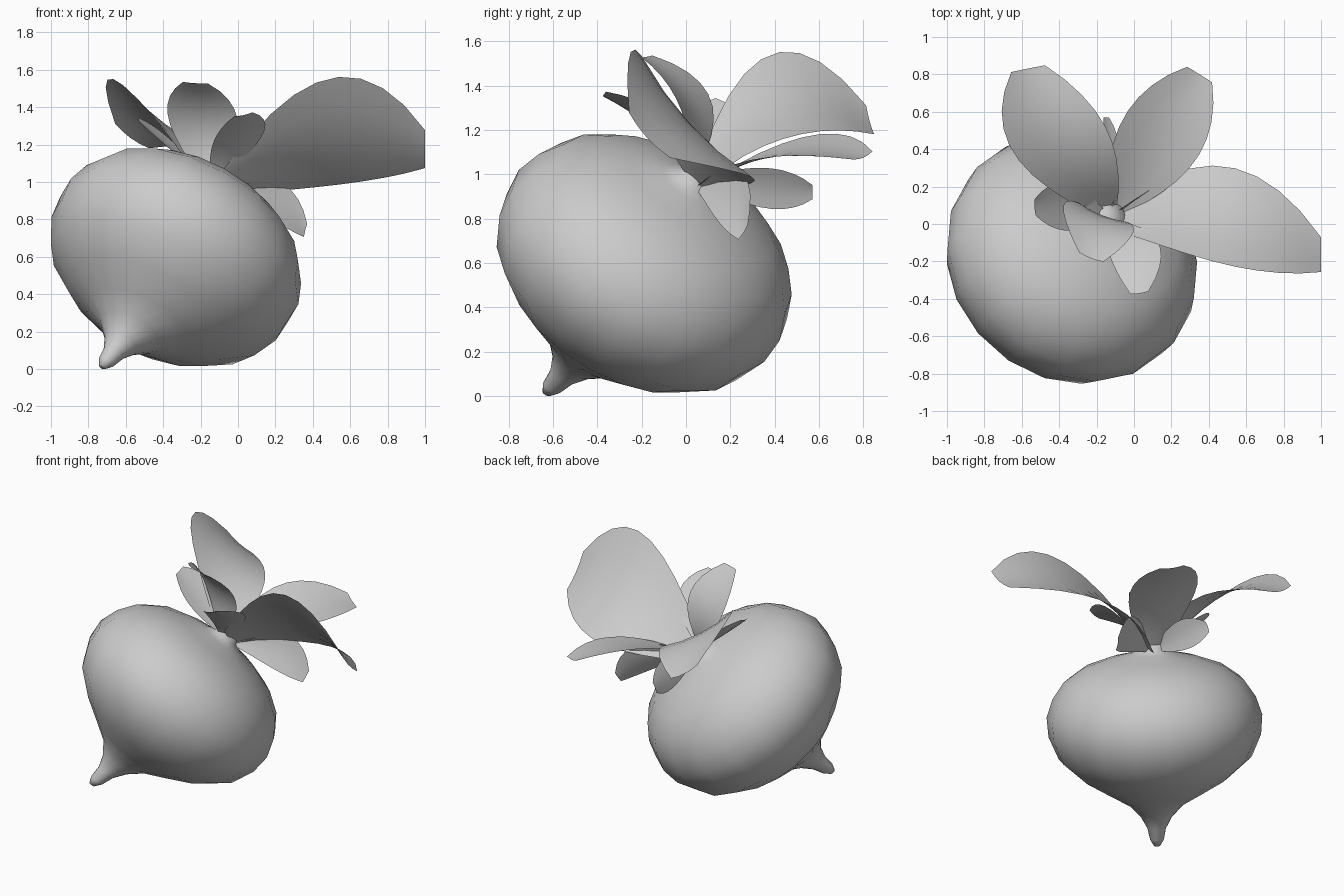
import bpy, bmesh, math
from mathutils import Vector

cube = bpy.data.objects.get("Cube")
if cube:
    bpy.data.objects.remove(cube)

grey = bpy.data.materials.new("plain_grey")
grey.use_nodes = True
colour = (0.6, 0.6, 0.6, 1)
grey.diffuse_color = colour
grey.node_tree.nodes["Principled BSDF"].inputs["Base Color"].default_value = colour


def finish(bm, name):
    for f in bm.faces:
        f.smooth = True
    mesh = bpy.data.meshes.new(name)
    bm.to_mesh(mesh)
    bm.free()
    mesh.materials.append(grey)
    obj = bpy.data.objects.new(name, mesh)
    bpy.context.collection.objects.link(obj)


# Root: a tilted, lathed bulb with a small crown and a tail that bends outward
centre = Vector((-0.335, -0.19, 0.595))
axis = Vector((0.42, 0.47, 0.775)).normalized()
turn = axis.to_track_quat('Z', 'Y')
tail_bend = Vector((-0.06, -0.07, 0.03))
profile = [(0.02, -0.79), (0.045, -0.75), (0.06, -0.68), (0.10, -0.61),
           (0.18, -0.53), (0.31, -0.46), (0.47, -0.37), (0.63, -0.23),
           (0.695, -0.08), (0.705, 0.05), (0.665, 0.17), (0.59, 0.28),
           (0.465, 0.37), (0.30, 0.43), (0.15, 0.465), (0.085, 0.495), (0.07, 0.53)]
SIDES = 18
bm = bmesh.new()
rings = []
for r, t in profile:
    middle = centre + tail_bend * max(0, (-t - 0.4) / 0.4)
    ring = []
    for i in range(SIDES):
        a = math.tau * i / SIDES
        ring.append(bm.verts.new(middle + turn @ Vector((r * math.cos(a), r * math.sin(a), t))))
    rings.append(ring)
for low, high in zip(rings, rings[1:]):
    for i in range(SIDES):
        j = (i + 1) % SIDES
        bm.faces.new((low[i], low[j], high[j], high[i]))
bm.faces.new(rings[0][::-1])
bm.faces.new(rings[-1])
finish(bm, "root")

# Leaves: curved blades, each with a midpoint, a tip and a direction across
crown = centre + axis * 0.51
ROWS, COLS = 9, 4


def blade_width(u):
    # short stalk, oval blade
    return math.sin(math.pi * (0.06 + 0.86 * u ** 1.1)) ** 0.75


def leaf(name, mid, tip, across, width, cup=0.06):
    mid, tip, across = Vector(mid), Vector(tip), Vector(across).normalized()
    # each stalk starts on the rim of the crown
    outward = mid - crown
    outward -= axis * outward.dot(axis)
    base = crown + outward.normalized() * 0.05
    control = mid * 2 - (base + tip) / 2
    normal = (tip - base).cross(across).normalized()
    if normal.dot(axis) < 0:
        normal.negate()
    bm = bmesh.new()
    grid = []
    for i in range(ROWS + 1):
        u = i / ROWS
        p = base * (1 - u) ** 2 + control * 2 * u * (1 - u) + tip * u * u
        w = width * blade_width(u)
        row = []
        for j in range(COLS + 1):
            v = j / COLS - 0.5
            row.append(bm.verts.new(p + across * (v * w) + normal * (cup * w * (4 * v * v - 0.5))))
        grid.append(row)
    for a, b in zip(grid, grid[1:]):
        for j in range(COLS):
            bm.faces.new((a[j], a[j + 1], b[j + 1], b[j]))
    bmesh.ops.recalc_face_normals(bm, faces=bm.faces)
    if sum((f.normal for f in bm.faces), Vector()).dot(normal) < 0:
        bmesh.ops.reverse_faces(bm, faces=bm.faces)
    finish(bm, name)


leaf("large_left_leaf", (0.48, 0.03, 1.25), (1.0, -0.17, 1.17), (0, -0.53, 0.58), 0.78)
leaf("large_rear_right_leaf", (-0.40, 0.43, 1.34), (-0.57, 0.83, 1.24), (-0.5, -0.1, 0.36), 0.64)
leaf("large_rear_left_leaf", (0.13, 0.45, 1.11), (0.35, 0.80, 1.08), (0.8, -0.5, -0.22), 0.46)
leaf("upright_leaf", (-0.19, 0.03, 1.32), (-0.23, -0.18, 1.53), (0.9, -0.35, -0.05), 0.40)
leaf("small_right_leaf", (-0.36, 0.09, 1.19), (-0.53, 0.09, 1.33), (-0.05, 1, 0.25), 0.26)
leaf("small_front_leaf", (0.0, -0.13, 1.22), (0.03, -0.37, 1.36), (0.95, 0.15, 0.2), 0.28)
leaf("small_left_leaf", (0.19, 0.20, 0.90), (0.36, 0.26, 0.74), (0.2, 0.5, 0.8), 0.24)
leaf("small_rear_leaf", (-0.12, 0.36, 0.94), (-0.15, 0.57, 0.92), (0.4, 0, 0.9), 0.20)
